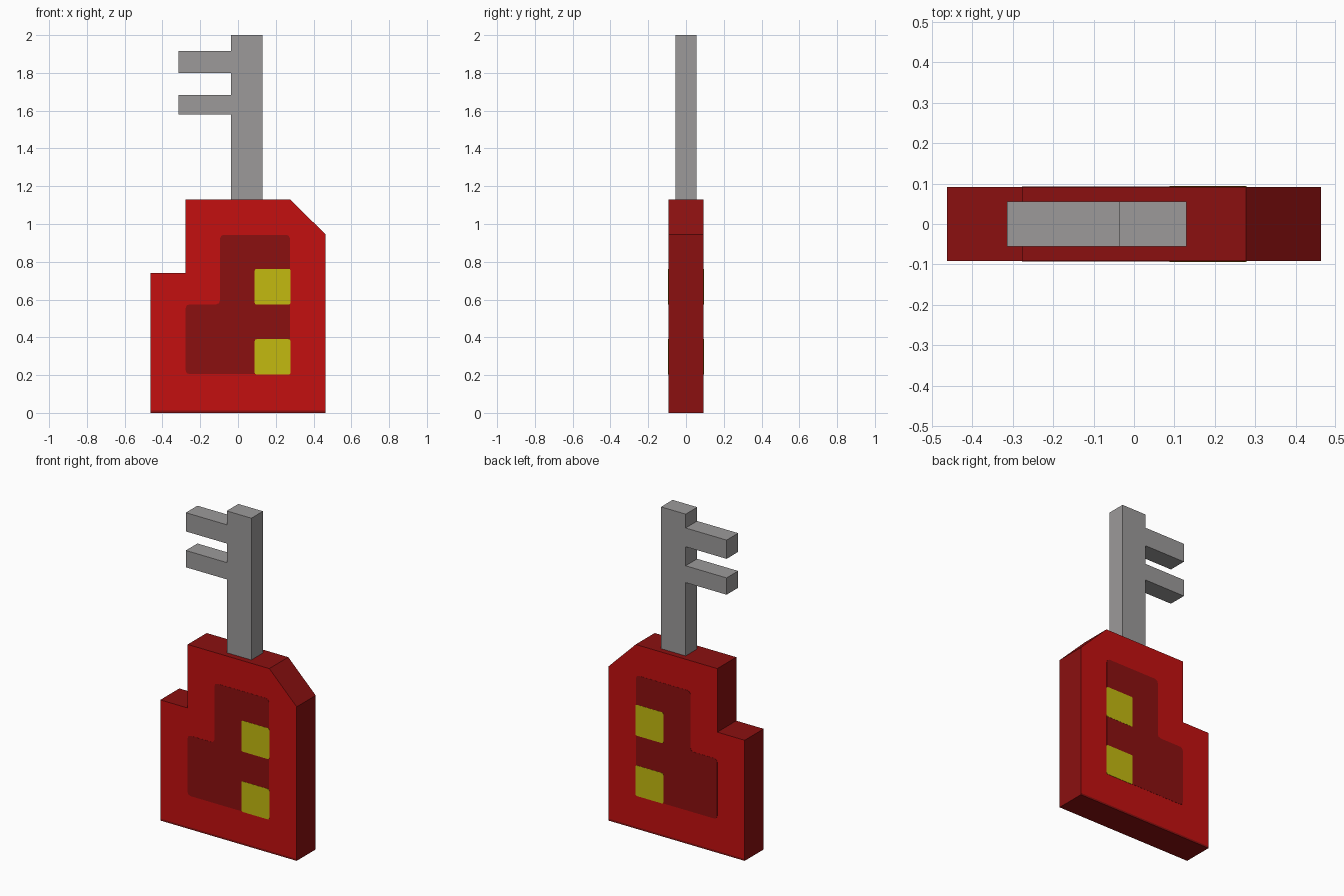
import bpy, bmesh

if "Cube" in bpy.data.objects:
    bpy.data.objects.remove(bpy.data.objects["Cube"])


def material(name, color):
    m = bpy.data.materials.new(name)
    m.diffuse_color = (*color, 1.0)
    m.use_nodes = True
    m.node_tree.nodes["Principled BSDF"].inputs["Base Color"].default_value = m.diffuse_color
    return m


RED = material("bright red", (0.55, 0.005, 0.005))
DARK = material("dark red", (0.26, 0.005, 0.005))
YELLOW = material("yellow", (0.55, 0.49, 0.005))
GREY = material("grey metal", (0.333, 0.323, 0.323))


def slab(name, profile, y0, y1, mats, corner=0.0, band=None):
    """Extrude an (x, z) profile from y0 to y1, optionally rounding its corners."""
    bm = bmesh.new()
    face = bm.faces.new([bm.verts.new((x, y0, z)) for x, z in profile])
    ext = bmesh.ops.extrude_face_region(bm, geom=[face])["geom"]
    bmesh.ops.translate(bm, vec=(0, y1 - y0, 0),
                        verts=[v for v in ext if isinstance(v, bmesh.types.BMVert)])
    bmesh.ops.recalc_face_normals(bm, faces=bm.faces)
    if corner:
        edges = [e for e in bm.edges
                 if abs(e.verts[0].co.y - e.verts[1].co.y) > 1e-6]
        bmesh.ops.bevel(bm, geom=edges, offset=corner, segments=2,
                        profile=0.5, affect='EDGES')
    if band is not None:
        # Front and back above the band take the first material, the rest the second
        bmesh.ops.bisect_plane(bm, geom=bm.verts[:] + bm.edges[:] + bm.faces[:],
                               plane_co=(0, 0, band), plane_no=(0, 0, 1))
        bm.normal_update()
        for f in bm.faces:
            flat = abs(f.normal.y) > 0.9
            f.material_index = 0 if flat and f.calc_center_median().z > band else 1
    mesh = bpy.data.meshes.new(name)
    bm.to_mesh(mesh)
    bm.free()
    for m in mats:
        mesh.materials.append(m)
    obj = bpy.data.objects.new(name, mesh)
    bpy.context.collection.objects.link(obj)
    return obj


def rect(x0, x1, z0, z1):
    return [(x0, z0), (x1, z0), (x1, z1), (x0, z1)]


# Handle: stepped on the left, chamfered at the upper right, dark rim all round
D = 0.092
slab("handle",
     [(-0.463, 0), (0.463, 0), (0.463, 0.945), (0.277, 1.13),
      (-0.277, 1.13), (-0.277, 0.74), (-0.463, 0.74)],
     -D, D, [RED, DARK], band=0.012)

# Key blade with two teeth, as one profile
blade = [(-0.037, 1.13), (0.13, 1.13), (0.13, 2.0), (-0.037, 2.0)]
for lo, hi in ((1.80, 1.915), (1.58, 1.683)):
    blade += [(-0.037, hi), (-0.315, hi), (-0.315, lo), (-0.037, lo)]
slab("key_blade", blade, -0.056, 0.056, [GREY])

# Painted panel and yellow squares on both faces
panel = [(-0.277, 0.205), (0.275, 0.205), (0.275, 0.943),
         (-0.095, 0.943), (-0.095, 0.575), (-0.277, 0.575)]
for side, s in (("front", -1), ("back", 1)):
    slab(f"{side}_panel", panel, s * D, s * (D + 0.001), [DARK], corner=0.02)
    for spot, z0, z1 in (("lower", 0.203, 0.39), ("upper", 0.573, 0.763)):
        slab(f"{side}_{spot}_square", rect(0.088, 0.278, z0, z1),
             s * D, s * (D + 0.002), [YELLOW], corner=0.01)
